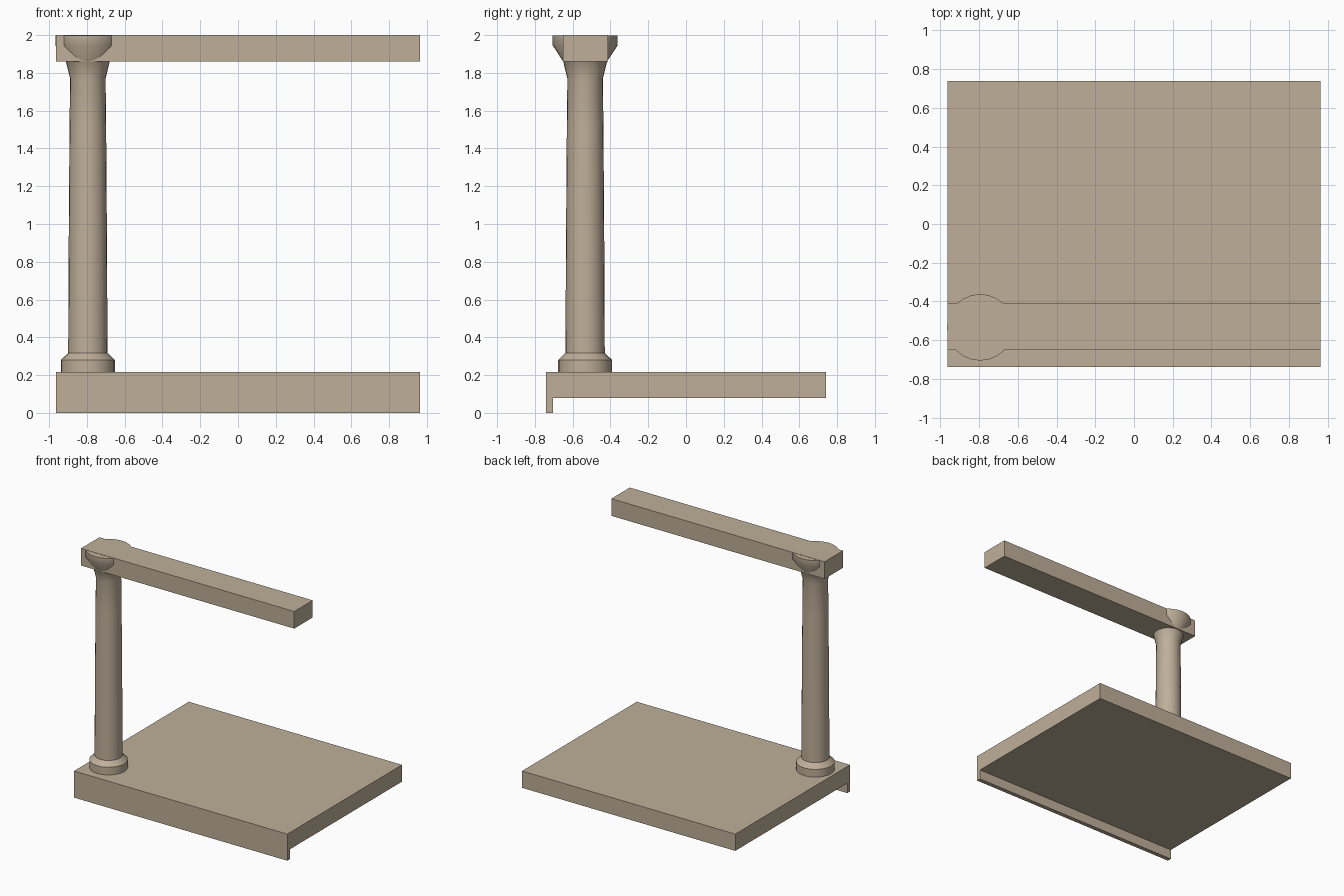
import bpy
import bmesh
from math import cos, sin, tau, radians

cube = bpy.data.objects.get("Cube")
if cube:
    bpy.data.objects.remove(cube, do_unlink=True)

# One stone colour throughout
stone = bpy.data.materials.new("warm_stone")
stone.use_nodes = True
colour = (0.52, 0.43, 0.32, 1)
stone.diffuse_color = colour
stone.node_tree.nodes["Principled BSDF"].inputs["Base Color"].default_value = colour


def finish(name, bm):
    bmesh.ops.recalc_face_normals(bm, faces=bm.faces)
    mesh = bpy.data.meshes.new(name)
    bm.to_mesh(mesh)
    bm.free()
    mesh.materials.append(stone)
    obj = bpy.data.objects.new(name, mesh)
    bpy.context.collection.objects.link(obj)
    return obj


def extrude_x(name, outline, half):
    """Extrude a (y, z) outline along x."""
    bm = bmesh.new()
    face = bm.faces.new([bm.verts.new((-half, y, z)) for y, z in outline])
    moved = bmesh.ops.extrude_face_region(bm, geom=[face])["geom"]
    verts = [v for v in moved if isinstance(v, bmesh.types.BMVert)]
    bmesh.ops.translate(bm, verts=verts, vec=(2 * half, 0, 0))
    return finish(name, bm)


def lathe(name, profile, cx, cy, sides):
    """Turn a (radius, z) profile around a vertical axis."""
    bm = bmesh.new()
    rings = [[bm.verts.new((cx + r * cos(tau * i / sides), cy + r * sin(tau * i / sides), z))
              for i in range(sides)] for r, z in profile]
    for low, high in zip(rings, rings[1:]):
        for i in range(sides):
            j = (i + 1) % sides
            bm.faces.new((low[i], low[j], high[j], high[i]))
    bm.faces.new(rings[0])
    bm.faces.new(rings[-1])
    obj = finish(name, bm)
    bpy.ops.object.select_all(action="DESELECT")
    obj.select_set(True)
    bpy.context.view_layer.objects.active = obj
    bpy.ops.object.shade_smooth_by_angle(angle=radians(35))
    return obj


# Floor slab with a thin lip hanging from the front edge
extrude_x("floor_slab", [(-0.74, 0), (-0.705, 0), (-0.705, 0.08),
                         (0.74, 0.08), (0.74, 0.217), (-0.74, 0.217)], 0.963)

# Overhead beam
extrude_x("beam", [(-0.65, 1.86), (-0.412, 1.86), (-0.412, 2), (-0.65, 2)], 0.963)

# Turned column: base, tapering shaft and flared capital
lathe("column", [(0.143, 0.217), (0.143, 0.28), (0.104, 0.317), (0.102, 0.8),
                 (0.097, 1.5), (0.094, 1.77), (0.116, 1.86), (0.172, 1.945),
                 (0.172, 1.998)], -0.795, -0.534, 24)
